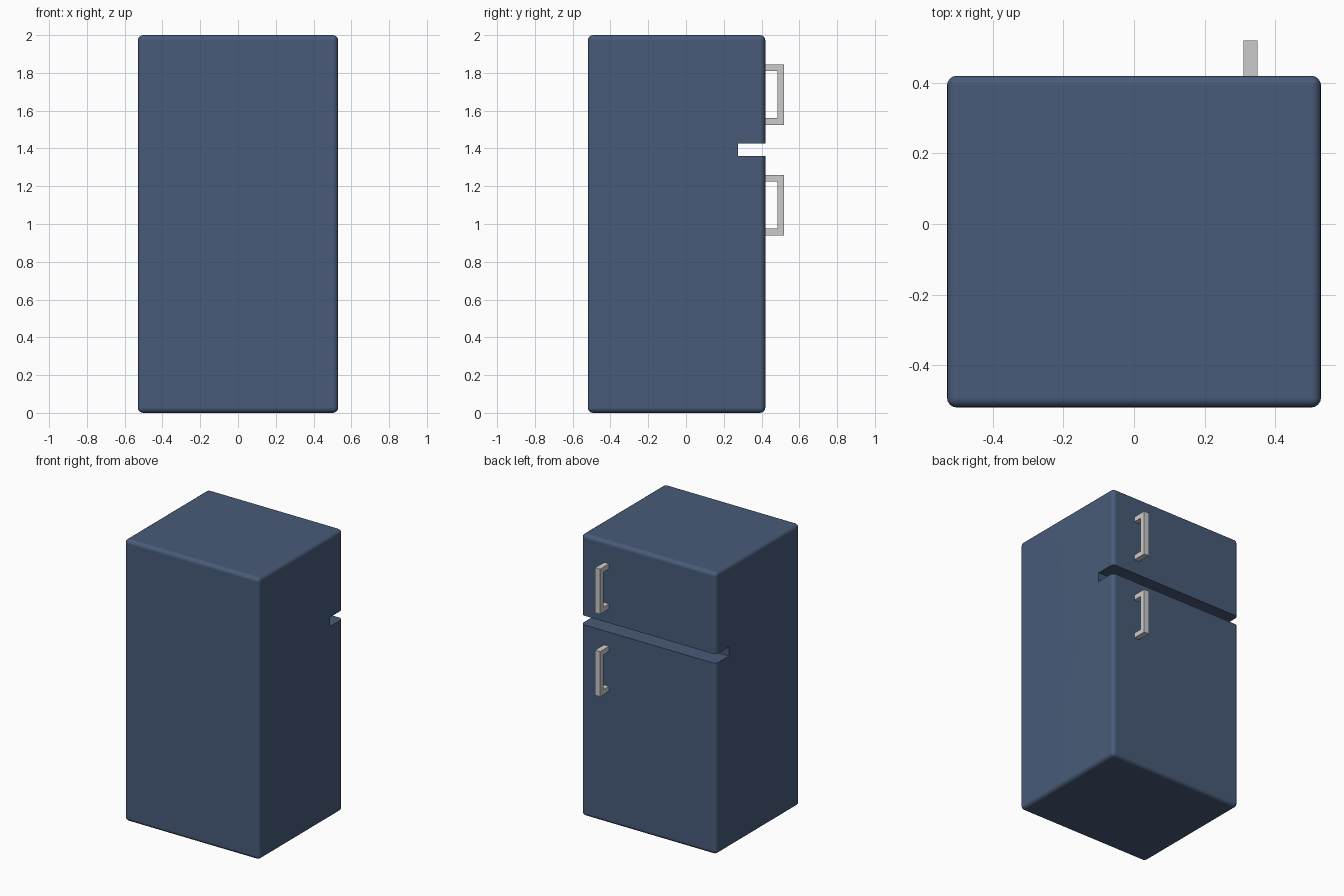
import bpy, bmesh
from mathutils import Vector

if "Cube" in bpy.data.objects:
    bpy.data.objects.remove(bpy.data.objects["Cube"])


def new_object(name, bm):
    mesh = bpy.data.meshes.new(name)
    bmesh.ops.recalc_face_normals(bm, faces=bm.faces)
    bm.to_mesh(mesh)
    bm.free()
    obj = bpy.data.objects.new(name, mesh)
    bpy.context.collection.objects.link(obj)
    return obj


def box(name, lo, hi):
    bm = bmesh.new()
    bmesh.ops.create_cube(bm, size=1)
    for v in bm.verts:
        v.co = Vector([lo[i] + (v.co[i] + 0.5) * (hi[i] - lo[i]) for i in range(3)])
    return new_object(name, bm)


def activate(obj):
    bpy.ops.object.select_all(action='DESELECT')
    obj.select_set(True)
    bpy.context.view_layer.objects.active = obj


# Cabinet: rounded box with a slot between the two doors
cabinet = box("fridge_cabinet", (-0.53, -0.52, 0), (0.53, 0.42, 2))
cutter = box("door_gap_cutter", (-0.7, 0.275, 1.36), (0.7, 0.6, 1.425))
cutter.hide_render = True

bevel = cabinet.modifiers.new("rounded_edges", 'BEVEL')
bevel.width = 0.028
bevel.segments = 4
gap = cabinet.modifiers.new("door_gap", 'BOOLEAN')
gap.operation = 'DIFFERENCE'
gap.solver = 'EXACT'
gap.object = cutter
activate(cabinet)
for name in ("rounded_edges", "door_gap"):
    bpy.ops.object.modifier_apply(modifier=name)
bpy.data.objects.remove(cutter)
bpy.ops.object.shade_smooth_by_angle()
weighted = cabinet.modifiers.new("clean_shading", 'WEIGHTED_NORMAL')
weighted.keep_sharp = True

blue = bpy.data.materials.new("blue_enamel")
blue.diffuse_color = (0.065, 0.105, 0.19, 1)
blue.use_nodes = True
blue.node_tree.nodes["Principled BSDF"].inputs["Base Color"].default_value = blue.diffuse_color
cabinet.data.materials.append(blue)


# Handles: square C-shaped bracket extruded across its width
def handle(name, z0, z1, x0=0.31, x1=0.35, t=0.036):
    y0, y1 = 0.415, 0.52
    profile = [(y0, z0), (y1, z0), (y1, z1), (y0, z1),
               (y0, z1 - t), (y1 - t, z1 - t), (y1 - t, z0 + t), (y0, z0 + t)]
    bm = bmesh.new()
    face = bm.faces.new([bm.verts.new((x0, y, z)) for y, z in profile])
    out = bmesh.ops.extrude_face_region(bm, geom=[face])
    verts = [g for g in out["geom"] if isinstance(g, bmesh.types.BMVert)]
    bmesh.ops.translate(bm, verts=verts, vec=(x1 - x0, 0, 0))
    return new_object(name, bm)


handle("freezer_door_handle", 1.525, 1.845)
handle("fridge_door_handle", 0.94, 1.26)
